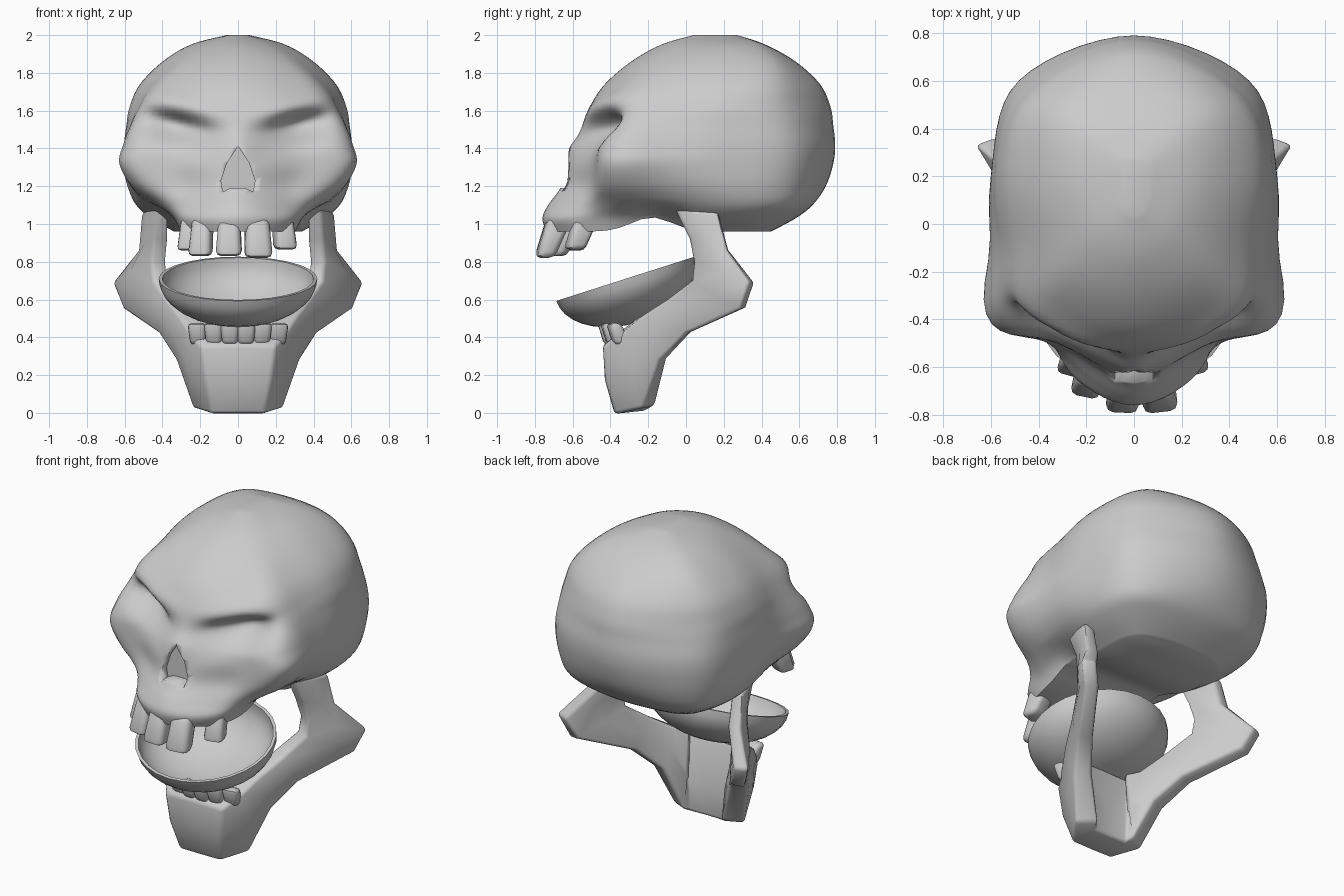
import bpy, bmesh, math
from mathutils import Vector

if "Cube" in bpy.data.objects:
    bpy.data.objects.remove(bpy.data.objects["Cube"])


def make(name, bm, angle=40):
    bmesh.ops.recalc_face_normals(bm, faces=bm.faces)
    me = bpy.data.meshes.new(name)
    bm.to_mesh(me)
    bm.free()
    ob = bpy.data.objects.new(name, me)
    bpy.context.collection.objects.link(ob)
    bpy.ops.object.select_all(action='DESELECT')
    ob.select_set(True)
    bpy.context.view_layer.objects.active = ob
    bpy.ops.object.shade_smooth_by_angle(angle=math.radians(angle))
    return ob


def spline(p, n, closed):
    # Catmull-Rom samples through p
    out, m = [], len(p)
    at = (lambda i: p[i % m]) if closed else (lambda i: p[max(0, min(m - 1, i))])
    for i in range(m if closed else m - 1):
        a, b, c, d = at(i - 1), at(i), at(i + 1), at(i + 2)
        for k in range(n):
            t = k / n
            out.append(b + (c - a) * (t / 2) + (2 * a - 5 * b + 4 * c - d) * (t * t / 2)
                       + (3 * b - a - 3 * c + d) * (t ** 3 / 2))
    if not closed:
        out.append(p[-1])
    return out


def loft(bm, rings):
    for r0, r1 in zip(rings, rings[1:]):
        n = len(r0)
        for i in range(n):
            bm.faces.new((r0[i], r0[(i + 1) % n], r1[(i + 1) % n], r1[i]))


def gauss(v, s):
    return math.exp(-(v / s) ** 2)


def sculpt(p):
    x, y, z = p
    ax = abs(x)
    if y < -0.1:
        # slanted eye socket, steep under the brow and fading downward
        ca, sa = math.cos(0.28), math.sin(0.28)
        u = (ax - 0.32) * ca + (z - 1.525) * sa
        v = -(ax - 0.32) * sa + (z - 1.525) * ca
        y += 0.14 * gauss(u, 0.2) * gauss(v, 0.06 if v > 0 else 0.11)
        y -= 0.015 * gauss(u, 0.2) * gauss(v - 0.11, 0.05)
        # nose bridge
        y -= 0.02 * gauss(x, 0.08) * gauss(z - 1.39, 0.06)
    # hollow temples and the arch under the cheekbone
    x *= 1 - 0.05 * gauss(y + 0.1, 0.17)
    low = max(0, min(1, (1.12 - z) / 0.15))
    z += 0.075 * low * gauss(y + 0.18, 0.15)
    return Vector((x, y, z))


# Skull: horizontal sections z, front y, front corner, cheek, side x, back corner, back y
SECTIONS = [
    (0.96, -.74, .25, -.60, .32, -.30, .34, .27, .40, .45),
    (1.03, -.76, .27, -.62, .36, -.32, .46, .36, .49, .58),
    (1.10, -.73, .27, -.58, .44, -.34, .54, .43, .56, .67),
    (1.20, -.66, .28, -.52, .55, -.38, .585, .46, .59, .74),
    (1.32, -.63, .33, -.50, .62, -.38, .60, .48, .60, .78),
    (1.42, -.60, .32, -.51, .60, -.36, .60, .48, .60, .79),
    (1.52, -.55, .30, -.49, .565, -.33, .59, .47, .58, .78),
    (1.62, -.51, .30, -.46, .52, -.31, .575, .45, .56, .765),
    (1.74, -.43, .28, -.36, .45, -.22, .52, .42, .53, .71),
    (1.86, -.29, .22, -.23, .34, -.10, .40, .33, .48, .58),
    (1.95, -.13, .12, -.09, .20, .00, .25, .20, .38, .42),
    (2.00, .04, .03, .05, .05, .10, .06, .05, .25, .27),
]
columns = []
for z, yf, ax, ay, cx, cy, sx, bx, by, yb in SECTIONS:
    half = [(ax, ay), (cx, cy), (sx, .2), (bx, by)]
    pts = [(0, yf)] + half + [(0, yb)] + [(-x, y) for x, y in reversed(half)]
    columns.append(spline([Vector((x, y, z)) for x, y in pts], 7, True))
grid = [spline(list(c), 5, False) for c in zip(*columns)]
bm = bmesh.new()
rings = [[bm.verts.new(sculpt(p)) for p in ring] for ring in zip(*grid)]
loft(bm, rings)
bm.faces.new(rings[-1])
# underside: strips joining the left and right rim, so the arch runs across
base = rings[0]
n = len(base)
bm.faces.new((base[0], base[1], base[n - 1]))
for i in range(1, n // 2 - 1):
    bm.faces.new((base[i], base[i + 1], base[n - i - 1], base[n - i]))
bm.faces.new((base[n // 2 - 1], base[n // 2], base[n // 2 + 1]))
skull = make("skull", bm, 50)

# Nose opening cut into the skull
bm = bmesh.new()
profile = [(0, 1.41), (.06, 1.32), (.09, 1.23), (.08, 1.17), (.04, 1.19),
           (-.04, 1.19), (-.08, 1.17), (-.09, 1.23), (-.06, 1.32)]
ends = [[bm.verts.new((x, y, z)) for x, z in profile] for y in (-.95, -.58)]
loft(bm, ends)
bm.faces.new(ends[0])
bm.faces.new(ends[1])
cutter = make("nose_cutter", bm)
cutter.hide_render = True
mod = skull.modifiers.new("nose", 'BOOLEAN')
mod.operation = 'DIFFERENCE'
mod.object = cutter
bpy.context.view_layer.objects.active = skull
bpy.ops.object.modifier_apply(modifier=mod.name)
bpy.data.objects.remove(cutter)

# Jaw: stations of upper edge, lower edge, inward thickness and inner lip height, mirrored
JAW = [
    ((0, -.44, .36), (0, -.378, -.005), (0, .17, .02), .10),
    ((.20, -.44, .355), (.14, -.375, -.005), (-.03, .17, .02), .10),
    ((.26, -.33, .43), (.24, -.23, .025), (-.11, .07, .02), .05),
    ((.31, -.24, .51), (.33, -.14, .28), (-.10, .04, .01), 0),
    ((.38, -.10, .60), (.42, .00, .42), (-.09, .03, .01), 0),
    ((.45, .03, .70), (.61, .29, .55), (-.08, .03, .01), 0),
    ((.46, .04, .80), (.665, .335, .69), (-.08, .03, 0), 0),
    ((.45, .02, .92), (.53, .215, .86), (-.08, .01, 0), 0),
    ((.44, -.06, 1.085), (.51, .17, 1.06), (-.07, .0, 0), 0),
]
bm = bmesh.new()
rings = []
for up, lo, off, lip in JAW:
    u, l, o = Vector(up), Vector(lo), Vector(off)
    outer, inner = (u + l) / 2 - o * 0.12, (u + l) / 2 + o * 1.1
    rings.append([bm.verts.new(p) for p in (u, outer, l, l + o, inner, u + o + Vector((0, 0, lip)))])
loft(bm, rings)
# the open section on the centre line carries no face once mirrored
bm.faces.new(rings[-1])
geom = bm.verts[:] + bm.edges[:] + bm.faces[:]
bmesh.ops.mirror(bm, geom=geom, axis='X', merge_dist=0.001)
bmesh.ops.remove_doubles(bm, verts=bm.verts, dist=0.001)
bmesh.ops.recalc_face_normals(bm, faces=bm.faces)
corner = [e for e in bm.edges if len(e.link_faces) == 2 and e.calc_face_angle() > 0.9]
bmesh.ops.bevel(bm, geom=corner, offset=.018, segments=2, profile=.5, affect='EDGES')
make("jaw", bm, 50)

# Tongue bowl: thin tilted half ellipsoid
bm = bmesh.new()
N, M = 28, 9
tilt = math.atan2(0.23, 0.72)
rings = []
wall = [(1, i / M) for i in range(1, M + 1)] + [(.955, i / M) for i in range(M, 0, -1)]
for s, t in wall:
    a = t * math.pi / 2
    r, h = math.sin(a) * s, -.24 * math.cos(a) * s
    ring = []
    for k in range(N):
        f = 2 * math.pi * k / N
        x, y = .42 * r * math.cos(f), .385 * r * math.sin(f)
        ring.append(bm.verts.new((x, -.32 + y * math.cos(tilt) - h * math.sin(tilt),
                                  .71 + y * math.sin(tilt) + h * math.cos(tilt))))
    rings.append(ring)
loft(bm, rings)
bm.faces.new(rings[0])
bm.faces.new(rings[M * 2 - 1])
make("tongue_bowl", bm)


def tooth(name, x, y, z0, z1, w, d, lean, turn, root_top):
    # rounded block, narrow at the root and leaning forward at the tip
    bm = bmesh.new()
    bmesh.ops.create_cube(bm, size=1)
    for v in bm.verts:
        if (v.co.z > 0) == root_top:
            v.co.x *= .8
        else:
            v.co.y *= .75
        v.co = Vector((v.co.x * w, v.co.y * d, v.co.z * (z1 - z0)))
    bmesh.ops.bevel(bm, geom=bm.edges[:], offset=w * .22, segments=2,
                    profile=.5, affect='EDGES')
    ca, sa = math.cos(turn), math.sin(turn)
    for v in bm.verts:
        t = v.co.z + (z1 - z0) / 2
        tip = (z1 - z0 - t) if root_top else t
        px, py = v.co.x, v.co.y - lean * tip
        v.co = Vector((x + px * ca - py * sa, y + px * sa + py * ca, z0 + t))
    make(name, bm, 50)


# Upper teeth, uneven with gaps
for i, (x, y, z0, w) in enumerate([(-.25, -.53, .86, .10), (-.185, -.61, .83, .125),
                                   (-.045, -.675, .83, .14), (.10, -.67, .82, .15),
                                   (.235, -.53, .865, .12)]):
    tooth(f"upper_tooth_{i}", x, y, z0, 1.03, w, .13, .38, x * 1.1, True)

# Lower teeth in an even arc
for i in range(6):
    x = (i - 2.5) * .083
    tooth(f"lower_tooth_{i}", x, -.39 + 1.2 * x * x, .36, .475, .1, .09, .4, x * 1.0, False)
